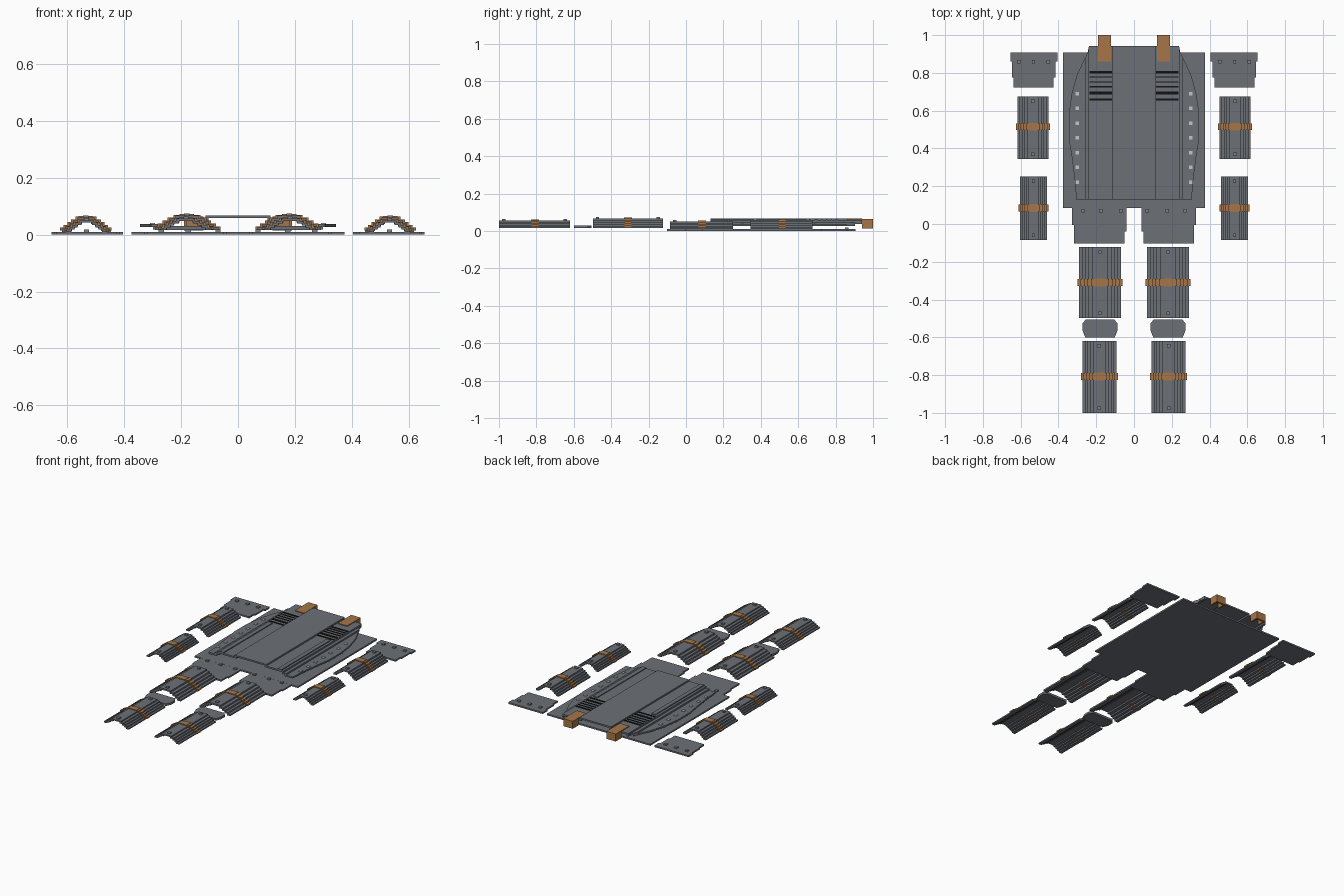
import bpy, bmesh

if "Cube" in bpy.data.objects:
    bpy.data.objects.remove(bpy.data.objects["Cube"])


def material(name, rgb):
    m = bpy.data.materials.new(name)
    m.diffuse_color = (*rgb, 1)
    m.use_nodes = True
    m.node_tree.nodes["Principled BSDF"].inputs["Base Color"].default_value = m.diffuse_color
    return m


STEEL = material("steel grey", (0.15, 0.165, 0.185))
LEATHER = material("tan leather", (0.38, 0.18, 0.065))
BLACK = material("vent black", (0.006, 0.006, 0.006))
LIGHT = material("pale rivet", (0.55, 0.57, 0.57))
STUD = material("stud grey", (0.21, 0.22, 0.24))


def prism(name, pts, lo, hi, axis, mat):
    """Extrude a closed outline: axis 'y' takes (x, z) points, axis 'z' takes (x, y)."""
    bm = bmesh.new()
    if axis == 'y':
        co = lambda p, d: (p[0], d, p[1])
    else:
        co = lambda p, d: (p[0], p[1], d)
    a = [bm.verts.new(co(p, lo)) for p in pts]
    b = [bm.verts.new(co(p, hi)) for p in pts]
    bm.faces.new(a)
    bm.faces.new(b[::-1])
    for i in range(len(pts)):
        j = (i + 1) % len(pts)
        bm.faces.new((a[i], b[i], b[j], a[j]))
    bmesh.ops.recalc_face_normals(bm, faces=bm.faces)
    me = bpy.data.meshes.new(name)
    bm.to_mesh(me)
    bm.free()
    me.materials.append(mat)
    ob = bpy.data.objects.new(name, me)
    bpy.context.collection.objects.link(ob)
    return ob


def box(name, x0, x1, y0, y1, z0, z1, mat):
    return prism(name, [(x0, y0), (x1, y0), (x1, y1), (x0, y1)], z0, z1, 'z', mat)


def stepped_arch(widths, zb, h, t, cx=0):
    """Hollow staircase arch section, one step thick."""
    outer, inner = [], []
    for i, w in enumerate(widths):
        outer += [(w, zb + h * i), (w, zb + h * (i + 1))]
        if i:
            inner += [(w - t, zb + h * (i - 1)), (w - t, zb + h * i)]
    left = [(-x, z) for x, z in reversed(outer)]
    inner_left = [(-x, z) for x, z in inner]
    return [(cx + x, z) for x, z in outer + left + inner_left + inner[::-1]]


def rivet(name, x, y, z, r=0.009, h=0.008, mat=STUD):
    box(name, x - r, x + r, y - r, y + r, z - 0.003, z + h, mat)


def limb_guard(name, cx, half, y0, y1, zb, top, strap_y):
    """Arched limb shell with a strap, a buckle and two rivets."""
    h = (top - zb) / 5
    widths = [half * f for f in (1, 0.85, 0.7, 0.55, 0.36)]
    prism(name, stepped_arch(widths, zb, h, 0.008, cx), y0, y1, 'y', STEEL)
    strap = [w + 0.007 for w in widths]
    prism(name + "_strap", stepped_arch(strap, zb + 0.003, h, 0.017, cx),
          strap_y - 0.018, strap_y + 0.018, 'y', LEATHER)
    box(name + "_buckle", cx - 0.025, cx + 0.025, strap_y - 0.021, strap_y + 0.021,
        top - 0.002, top + 0.005, LEATHER)
    for y in (y0 + 0.025, y1 - 0.025):
        rivet(name + "_rivet", cx, y, top)


# Torso back plate
box("back_plate", -0.375, 0.375, 0.085, 0.907, 0, 0.01, STEEL)

# Chest shell: stepped arch trimmed to a tapered outline
chest = prism("chest_plate", stepped_arch([0.36, 0.26, 0.24, 0.115], 0.027, 0.0103, 0.012),
              0.13, 0.942, 'y', STEEL)
side = [(0.305, 0.12), (0.312, 0.22), (0.33, 0.36), (0.345, 0.45), (0.345, 0.58),
        (0.33, 0.69), (0.302, 0.79), (0.245, 0.91), (0.235, 0.96)]
trim = prism("chest_trim_cutter", side + [(-x, y) for x, y in reversed(side)],
             0, 0.1, 'z', STEEL)
trim.hide_render = True
trim.hide_viewport = True
cut = chest.modifiers.new("trim", 'BOOLEAN')
cut.operation = 'INTERSECT'
cut.solver = 'EXACT'
cut.object = trim

for s in (-1, 1):
    def sbox(name, x0, x1, y0, y1, z0, z1, mat):
        a, b = sorted((s * x0, s * x1))
        return box(name, a, b, y0, y1, z0, z1, mat)

    # Chest ridges, vents and edge rivets
    sbox("chest_ridge", 0.197, 0.225, 0.13, 0.64, 0.056, 0.064, STEEL)
    for y, d in ((0.804, 0.012), (0.778, 0.007), (0.752, 0.007),
                 (0.726, 0.007), (0.694, 0.016), (0.66, 0.01)):
        sbox("chest_vent", 0.115, 0.236, y - d / 2, y + d / 2, 0.056, 0.061, BLACK)
    for k in range(7):
        rivet("chest_rivet", s * 0.30, 0.222 + 0.078 * k, 0.0373, 0.009, 0.004, LIGHT)

    # Shoulder hooks: thin-walled, open underneath
    sbox("hook_top", 0.122, 0.19, 0.86, 1.0, 0.054, 0.063, LEATHER)
    sbox("hook_end", 0.122, 0.19, 0.988, 1.0, 0.014, 0.056, LEATHER)
    sbox("hook_inner_side", 0.122, 0.132, 0.942, 0.99, 0.014, 0.056, LEATHER)
    sbox("hook_outer_side", 0.18, 0.19, 0.942, 0.99, 0.014, 0.056, LEATHER)

    # Shoulder plates
    outline = [(0.405, 0.907), (0.655, 0.907), (0.655, 0.86), (0.646, 0.86), (0.646, 0.775),
               (0.638, 0.775), (0.638, 0.722), (0.425, 0.722), (0.425, 0.775),
               (0.416, 0.775), (0.416, 0.86), (0.405, 0.86)]
    prism("shoulder_plate", [(s * x, y) for x, y in outline], 0, 0.01, 'z', STEEL)
    for x in (0.455, 0.532, 0.61):
        rivet("shoulder_rivet", s * x, 0.86, 0.01)

    # Hip plates
    outline = [(0.04, 0.09), (0.328, 0.09), (0.328, -0.005), (0.318, -0.005), (0.318, -0.102),
               (0.05, -0.102), (0.05, -0.04), (0.04, -0.04)]
    prism("hip_plate", [(s * x, y) for x, y in outline], 0, 0.0098, 'z', STEEL)
    for x in (0.07, 0.175, 0.27):
        rivet("hip_rivet", s * x, 0.07, 0.01)

    # Knee plates
    outline = [(0.105, -0.505), (0.255, -0.505), (0.272, -0.525), (0.272, -0.565),
               (0.258, -0.6), (0.102, -0.6), (0.088, -0.565), (0.088, -0.525)]
    prism("knee_plate", [(s * x, y) for x, y in outline], 0.016, 0.03, 'z', STEEL)

    # Arm and leg guards
    limb_guard("upper_arm_guard", s * 0.535, 0.083, 0.345, 0.675, 0.012, 0.06, 0.515)
    limb_guard("forearm_guard", s * 0.532, 0.072, -0.085, 0.252, 0.01, 0.05, 0.085)
    limb_guard("thigh_guard", s * 0.18, 0.112, -0.498, -0.123, 0.016, 0.067, -0.31)
    limb_guard("shin_guard", s * 0.183, 0.09, -1.0, -0.62, 0.016, 0.056, -0.807)
